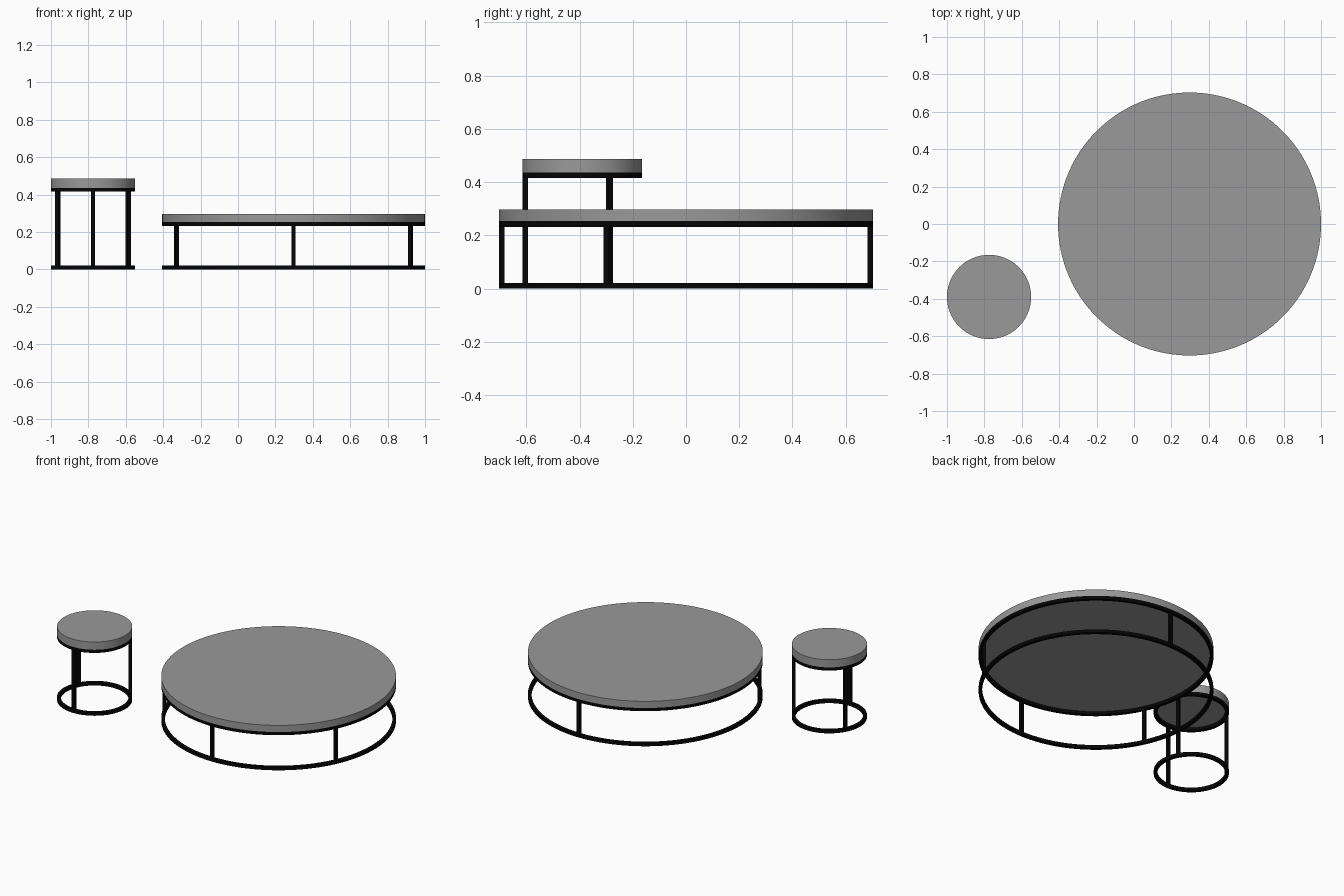
import bpy, bmesh
from math import cos, sin, radians, tau

if "Cube" in bpy.data.objects:
    bpy.data.objects.remove(bpy.data.objects["Cube"])

SEG = 128
BAR = 0.021  # square bar thickness of the frames


def material(name, value):
    mat = bpy.data.materials.new(name)
    mat.diffuse_color = (value, value, value, 1)
    mat.use_nodes = True
    mat.node_tree.nodes["Principled BSDF"].inputs["Base Color"].default_value = mat.diffuse_color
    return mat


black = material("black_metal", 0.0015)
grey = material("dark_grey_top", 0.32)


def finish_smooth(ob):
    bpy.ops.object.select_all(action='DESELECT')
    ob.select_set(True)
    bpy.context.view_layer.objects.active = ob
    bpy.ops.object.shade_smooth_by_angle(angle=radians(30))


def disc(name, x, y, r, z0, z1):
    bpy.ops.mesh.primitive_cylinder_add(vertices=SEG, radius=r, depth=z1 - z0,
                                        location=(x, y, (z0 + z1) / 2))
    ob = bpy.context.object
    ob.name = name
    ob.data.materials.append(grey)
    finish_smooth(ob)


def ring(name, x, y, r, z0):
    # square section swept round the vertical axis
    bm = bmesh.new()
    profile = [(r - BAR, z0), (r, z0), (r, z0 + BAR), (r - BAR, z0 + BAR)]
    loops = [[bm.verts.new((p * cos(tau * i / SEG), p * sin(tau * i / SEG), z))
              for p, z in profile] for i in range(SEG)]
    for i in range(SEG):
        a, b = loops[i], loops[(i + 1) % SEG]
        for k in range(4):
            n = (k + 1) % 4
            bm.faces.new((a[k], b[k], b[n], a[n]))
    bmesh.ops.recalc_face_normals(bm, faces=bm.faces)
    me = bpy.data.meshes.new(name)
    bm.to_mesh(me)
    bm.free()
    me.materials.append(black)
    ob = bpy.data.objects.new(name, me)
    ob.location = (x, y, 0)
    bpy.context.collection.objects.link(ob)
    finish_smooth(ob)


def leg(name, x, y, r, angle, z0, z1):
    # upright square bar, turned to face the table centre
    a = radians(angle)
    bpy.ops.mesh.primitive_cube_add(
        size=1, rotation=(0, 0, a),
        location=(x + r * cos(a), y + r * sin(a), (z0 + z1) / 2))
    ob = bpy.context.object
    ob.name = name
    ob.scale = (BAR * 0.98, BAR * 0.98, z1 - z0)
    ob.data.materials.append(black)


def table(name, x, y, r, top, thick, leg_angles):
    under = top - thick
    disc(name + "_top", x, y, r, under, top)
    ring(name + "_upper_ring", x, y, r, under - BAR)
    ring(name + "_base_ring", x, y, r, 0)
    for i, angle in enumerate(leg_angles):
        leg(f"{name}_leg_{i + 1}", x, y, r - BAR / 2, angle,
            BAR / 2, under - BAR / 2)


# low wide table with four legs, tall small table with three
table("coffee_table", 0.297, 0, 0.703, 0.297, 0.044, (-90, -25.4, 205.4, 90))
table("side_table", -0.775, -0.39, 0.225, 0.487, 0.051, (-90, 28.5, 151.5))
